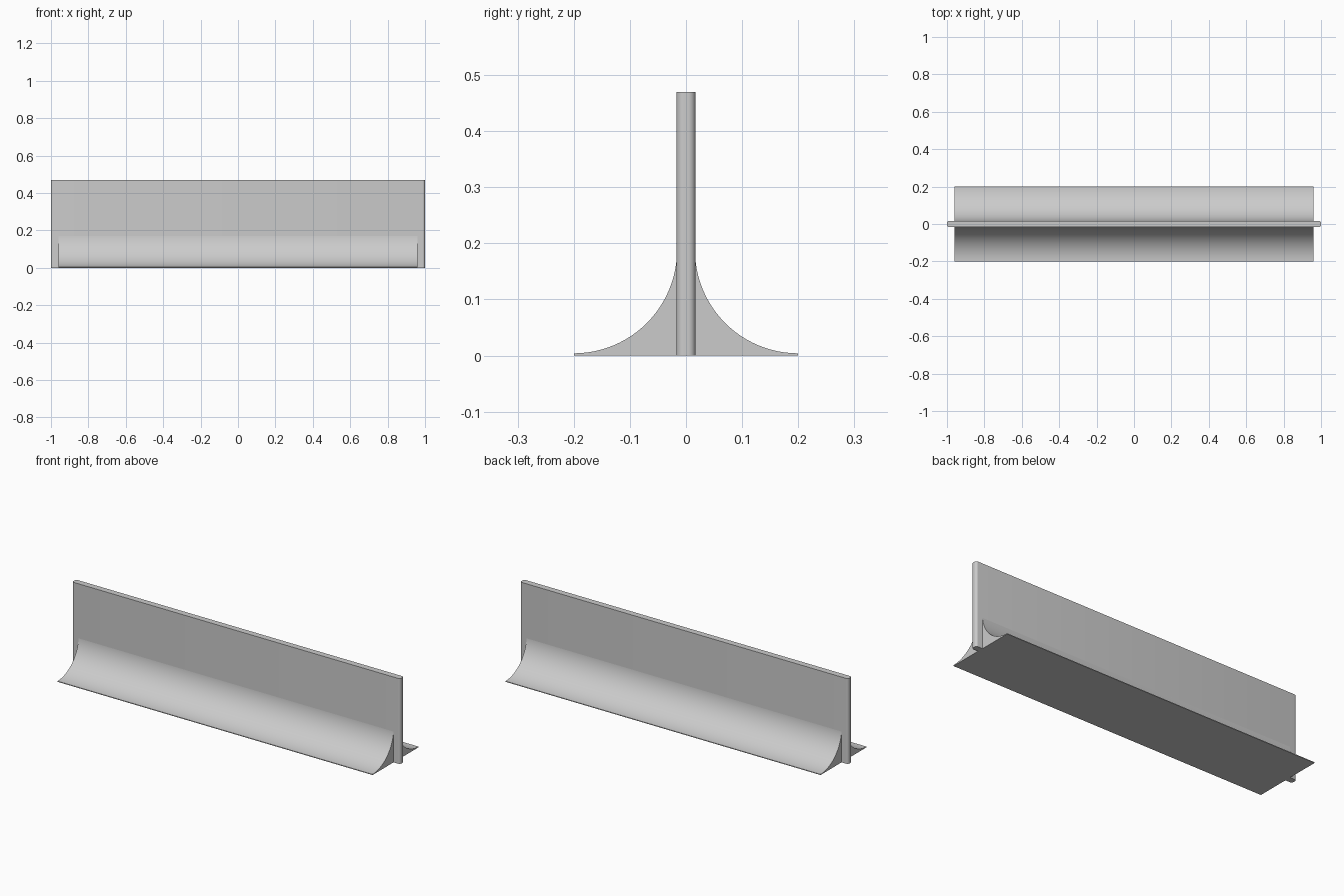
import bpy, bmesh
from math import sin, cos, pi

cube = bpy.data.objects.get("Cube")
if cube:
    bpy.data.objects.remove(cube, do_unlink=True)

grey = bpy.data.materials.new("light grey")
grey.use_nodes = True
colour = (0.6, 0.6, 0.6, 1)
grey.diffuse_color = colour
grey.node_tree.nodes["Principled BSDF"].inputs["Base Color"].default_value = colour


def prism(name, outline, offset):
    """Extrude a closed outline along the offset vector."""
    bm = bmesh.new()
    face = bm.faces.new([bm.verts.new(p) for p in outline])
    new = bmesh.ops.extrude_face_region(bm, geom=[face])["geom"]
    bmesh.ops.translate(bm, vec=offset,
                        verts=[v for v in new if isinstance(v, bmesh.types.BMVert)])
    bmesh.ops.recalc_face_normals(bm, faces=bm.faces)
    mesh = bpy.data.meshes.new(name)
    bm.to_mesh(mesh)
    bm.free()
    mesh.materials.append(grey)
    obj = bpy.data.objects.new(name, mesh)
    bpy.context.collection.objects.link(obj)
    bpy.ops.object.select_all(action="DESELECT")
    obj.select_set(True)
    bpy.context.view_layer.objects.active = obj
    bpy.ops.object.shade_smooth_by_angle(angle=pi / 6)
    return obj


# Upright panel with rounded vertical corners
half, thick, height, r = 1.0, 0.017, 0.47, 0.013
corners = [(1, 1, 0), (-1, 1, 1), (-1, -1, 2), (1, -1, 3)]
plan = []
for sx, sy, quarter in corners:
    for i in range(7):
        a = (quarter + i / 6) * pi / 2
        plan.append((sx * (half - r) + r * cos(a), sy * (thick - r) + r * sin(a), 0))
prism("upright_panel", plan, (0, 0, height))

# Flared foot: concave arcs sweep from the panel down to thin edges
foot, radius, lip, steps = 0.96, 0.184, 0.004, 24
side = [(0.2 - radius * sin(i / steps * pi / 2),
         lip + radius * (1 - cos(i / steps * pi / 2))) for i in range(steps + 1)]
section = [(0.2, 0)] + side + [(-y, z) for y, z in reversed(side)] + [(-0.2, 0)]
prism("flared_foot", [(-foot, y, z) for y, z in section], (2 * foot, 0, 0))
